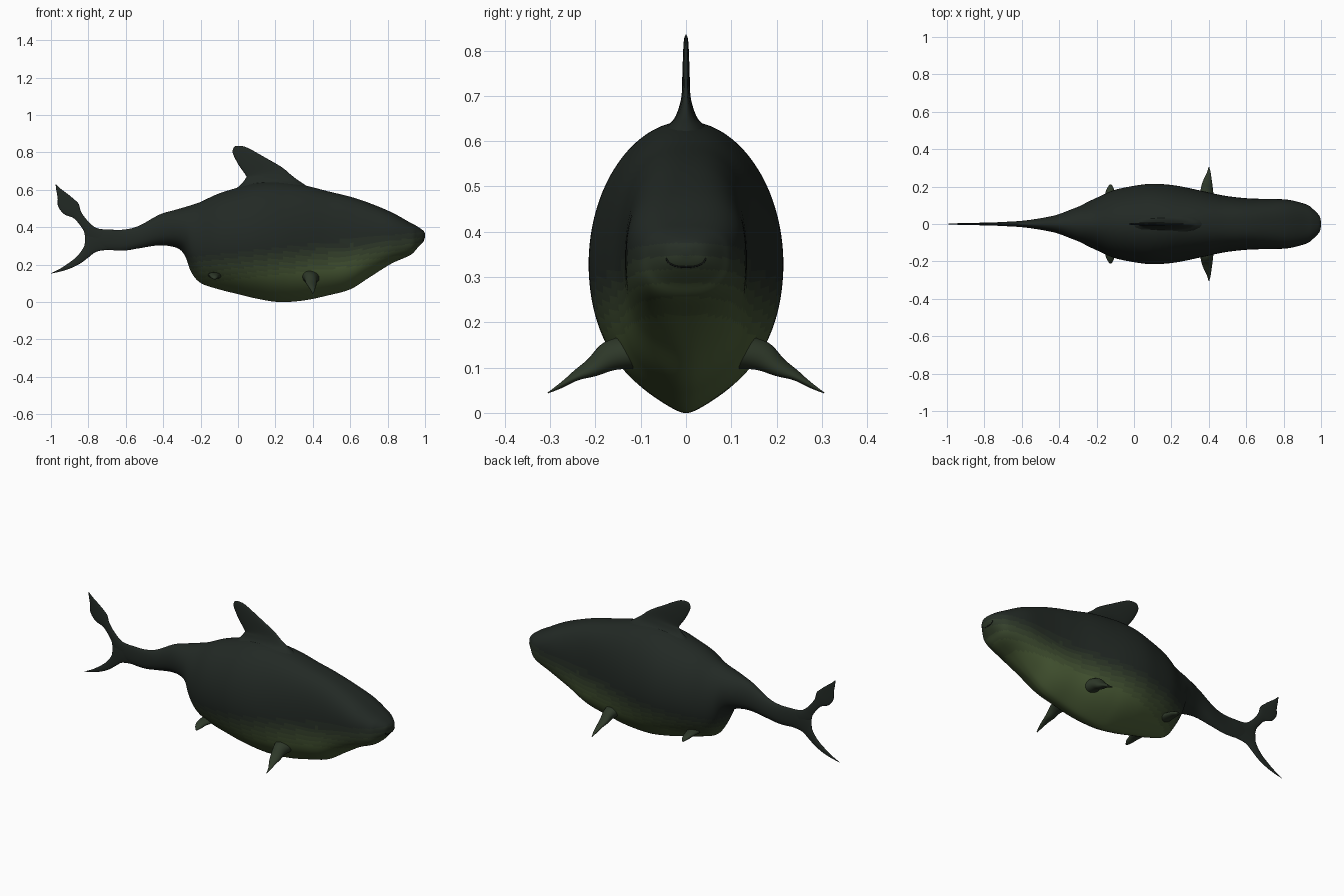
import bpy, bmesh
from math import sin, cos, pi, radians
from mathutils import Vector

if "Cube" in bpy.data.objects:
    bpy.data.objects.remove(bpy.data.objects["Cube"])


def material(name, rgb):
    m = bpy.data.materials.new(name)
    m.diffuse_color = (*rgb, 1)
    m.use_nodes = True
    m.node_tree.nodes["Principled BSDF"].inputs["Base Color"].default_value = m.diffuse_color
    return m


BACK, BELLY = Vector((.016, .022, .018)), Vector((.075, .115, .040))
BANDS = 7
SKIN = [material(f"skin_{i}", BACK.lerp(BELLY, (i / (BANDS - 1)) ** 1.5)) for i in range(BANDS)]
DARK, FLANK = SKIN[0], SKIN[2]
BLACK = material("mouth_dark", (0.007, 0.009, 0.008))


def smooth_rows(rows, steps):
    """Catmull-Rom resampling of rows of numbers."""
    out = []
    for i in range(len(rows) - 1):
        a, b, c, d = (Vector(rows[min(max(k, 0), len(rows) - 1)]) for k in (i - 1, i, i + 1, i + 2))
        for s in range(steps):
            t = s / steps
            out.append(b + (c - a) * (t / 2) + (a * 2 - b * 5 + c * 4 - d) * (t * t / 2)
                       + (b * 3 - a - c * 3 + d) * (t ** 3 / 2))
    out.append(Vector(rows[-1]))
    return out


def loft(name, rings, mats):
    """Skin a list of equal rings, cap both ends and shade smooth."""
    bm = bmesh.new()
    vs = [[bm.verts.new(p) for p in r] for r in rings]
    n = len(rings[0])
    for a, b in zip(vs, vs[1:]):
        for j in range(n):
            bm.faces.new((a[j], a[(j + 1) % n], b[(j + 1) % n], b[j]))
    bm.faces.new(vs[0])
    bm.faces.new(vs[-1])
    bmesh.ops.remove_doubles(bm, verts=bm.verts, dist=0.0003)
    bmesh.ops.recalc_face_normals(bm, faces=bm.faces)
    for f in bm.faces:
        f.smooth = True
    me = bpy.data.meshes.new(name)
    bm.to_mesh(me)
    bm.free()
    for m in mats:
        me.materials.append(m)
    ob = bpy.data.objects.new(name, me)
    bpy.context.collection.objects.link(ob)
    return ob


def fin(name, stations, normal, mat, steps=5, n=20):
    """Fin from stations (lead xyz, trail xyz, half thickness)."""
    normal = Vector(normal).normalized()
    rings = []
    for r in smooth_rows([(*a, *b, t) for a, b, t in stations], steps):
        lead, trail, t = Vector(r[0:3]), Vector(r[3:6]), r[6]
        rings.append([lead.lerp(trail, (1 - cos(2 * pi * j / n)) / 2)
                      + normal * t * sin(2 * pi * j / n) for j in range(n)])
    return loft(name, rings, [mat])


def flat(rows):
    """Stations of a fin lying in the middle plane."""
    return [((a, 0, b), (c, 0, d), t) for a, b, c, d, t in rows]


# Body sections: x, top z, bottom z, half width
BODY = [(1.0, .366, .346, .012), (.99, .382, .322, .045), (.957, .405, .286, .08),
        (.92, .425, .25, .105), (.82, .48, .205, .130), (.70, .53, .13, .134),
        (.60, .563, .068, .138), (.48, .592, .035, .152), (.35, .625, .008, .18),
        (.22, .643, 0, .206), (.10, .638, .018, .215), (0, .612, .042, .204),
        (-.11, .577, .07, .180), (-.2, .535, .102, .140), (-.25, .518, .16, .117),
        (-.285, .507, .25, .098), (-.33, .494, .29, .08), (-.42, .467, .303, .047),
        (-.53, .407, .287, .026), (-.61, .387, .275, .016), (-.70, .387, .28, .011),
        (-.77, .385, .295, .007)]


def section(row, a):
    x, zt, zb, w = row
    e = 2 / (2 + 0.6 * min(max((x - .25) / .3, 0), 1))  # squarer toward the head
    c, s = cos(a), sin(a)
    v = abs(s) ** e
    y = w * abs(c) ** e * (1 if c > 0 else -1)
    if s < 0 and x < .9:
        y *= 1 - .5 * v ** 6 * min(1, (.9 - x) / .2)    # keel under the belly
    return Vector((x, y, (zt + zb) / 2 + (zt - zb) / 2 * v * (1 if s > 0 else -1)))


N = 128
body = loft("body", [[section(r, 2 * pi * j / N) for j in range(N)]
                     for r in smooth_rows(BODY, 6)], SKIN)
# Countershading: dark back fading to a pale belly
for f in body.data.polygons:
    fade = (.28 + .11 * f.center.x - f.center.z) / .17
    f.material_index = round(min(max(fade, 0), 1) * (BANDS - 1))

# Dorsal fin with a flared root
fin("dorsal_fin", flat([
    (.46, .55, -.08, .53, .11), (.36, .625, -.01, .605, .06), (.32, .652, .022, .635, .03),
    (.283, .68, .04, .66, .017),
    (.235, .72, .043, .675, .010), (.144, .773, .005, .73, .008),
    (.05, .825, -.024, .785, .006), (.005, .835, -.029, .808, .004),
    (-.018, .832, -.024, .825, .001)]), (0, 1, 0), DARK)

# Tail lobes
fin("tail_upper_lobe", flat([
    (-.69, .386, -.74, .295, .009), (-.755, .395, -.812, .345, .008),
    (-.80, .43, -.827, .385, .007), (-.838, .48, -.875, .445, .006),
    (-.85, .52, -.93, .47, .006), (-.866, .54, -.962, .512, .005),
    (-.91, .577, -.964, .555, .004), (-.945, .603, -.972, .60, .003),
    (-.972, .628, -.975, .628, .001)]), (0, 1, 0), DARK)
fin("tail_lower_lobe", flat([
    (-.68, .28, -.74, .385, .009), (-.754, .27, -.812, .365, .008),
    (-.80, .238, -.822, .30, .007), (-.84, .208, -.86, .245, .006),
    (-.888, .183, -.91, .205, .005), (-.94, .165, -.955, .176, .003),
    (-.999, .152, -1.0, .154, .001)]), (0, 1, 0), DARK)

# Paired fins on both sides
PECTORAL = [((.44, .11, .13), (.33, .11, .14), .042), ((.425, .165, .12), (.352, .17, .13), .033),
            ((.42, .205, .095), (.362, .21, .105), .020), ((.415, .24, .08), (.375, .245, .085), .011),
            ((.41, .275, .062), (.39, .275, .06), .006), ((.402, .305, .044), (.398, .305, .044), .001)]
PELVIC = [((-.085, .10, .14), (-.16, .10, .145), .02), ((-.10, .155, .138), (-.155, .155, .143), .016),
          ((-.108, .19, .13), (-.145, .19, .133), .011), ((-.12, .21, .122), (-.13, .21, .122), .003)]
for side, s in (("left", 1), ("right", -1)):
    for part, rows in (("pectoral_fin", PECTORAL), ("pelvic_fin", PELVIC)):
        st = [((a[0], s * a[1], a[2]), (b[0], s * b[1], b[2]), t) for a, b, t in rows]
        fin(f"{side}_{part}", st, (0, s * .45, .9), FLANK)

# Mouth crease under the snout
cu = bpy.data.curves.new("mouth", "CURVE")
cu.dimensions = "3D"
cu.bevel_depth = .002
sp = cu.splines.new("POLY")
sp.points.add(16)
for i, p in enumerate(sp.points):
    p.co = (*section(BODY[1], radians(-165 + 150 * i / 16)), 1)
cu.materials.append(BLACK)
bpy.context.collection.objects.link(bpy.data.objects.new("mouth", cu))
